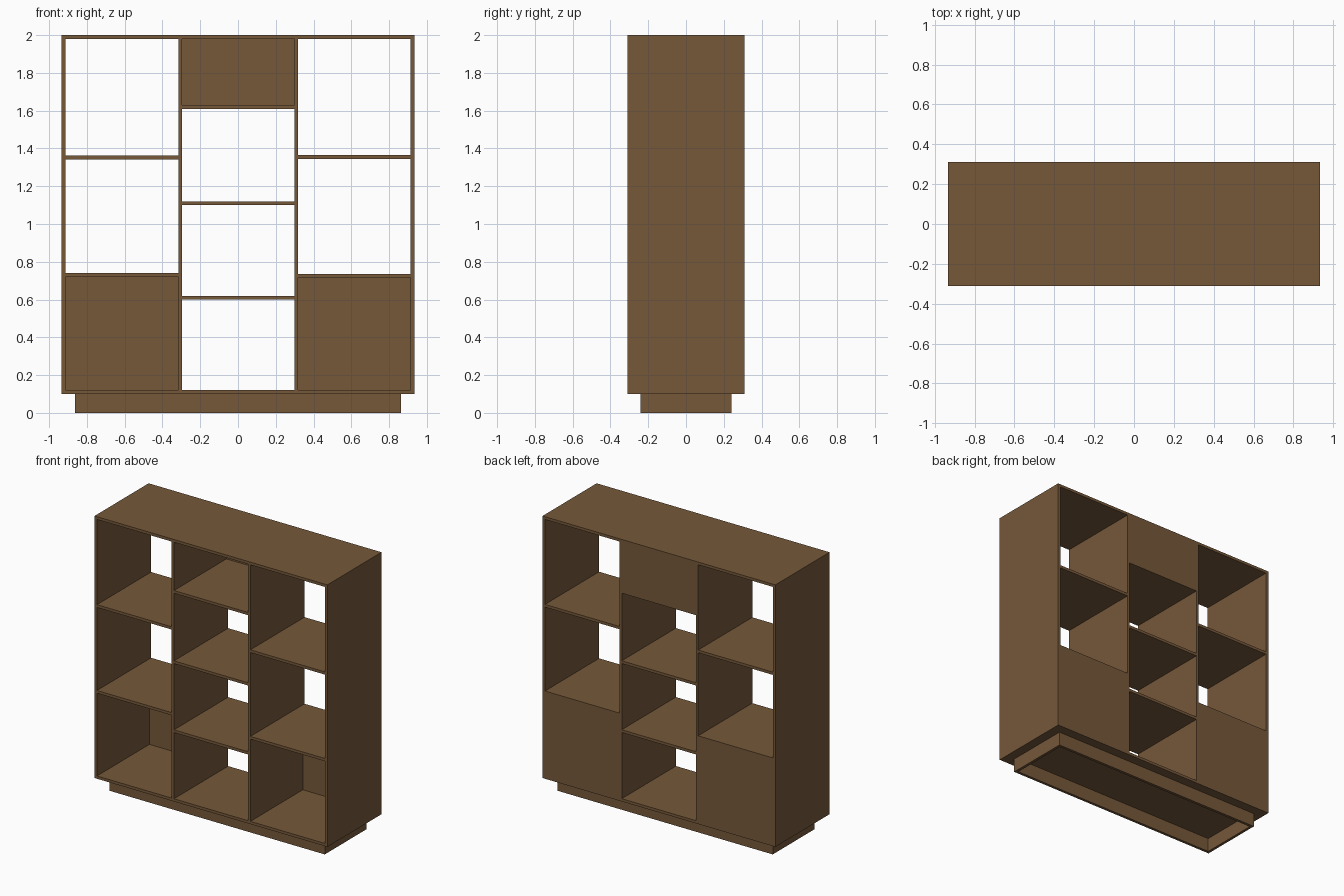
import bpy

if "Cube" in bpy.data.objects:
    bpy.data.objects.remove(bpy.data.objects["Cube"])

wood = bpy.data.materials.new("brown_wood")
wood.diffuse_color = (0.181, 0.098, 0.042, 1)
wood.use_nodes = True
wood.node_tree.nodes["Principled BSDF"].inputs["Base Color"].default_value = wood.diffuse_color

W, D, T = 0.934, 0.31, 0.02      # half width, half depth, board thickness
Z0, Z1 = 0.10, 2.0               # carcass bottom and top


def board(name, x0, x1, y0, y1, z0, z1):
    """Axis-aligned board between two corners."""
    bpy.ops.mesh.primitive_cube_add(
        size=1, location=((x0 + x1) / 2, (y0 + y1) / 2, (z0 + z1) / 2))
    ob = bpy.context.object
    ob.name = name
    ob.scale = (x1 - x0, y1 - y0, z1 - z0)
    bpy.ops.object.transform_apply(location=False, rotation=False, scale=True)
    ob.data.materials.append(wood)
    return ob


# Carcass: top, bottom, two sides
board("top_board", -W, W, -D, D, Z1 - T, Z1)
board("bottom_board", -W, W, -D, D, Z0, Z0 + T)
board("left_side", -W, -W + T, -D, D, Z0 + T, Z1 - T)
board("right_side", W - T, W, -D, D, Z0 + T, Z1 - T)

# Upright dividers
DL, DR = (-0.315, -0.296), (0.298, 0.317)
board("left_divider", *DL, -D, D, Z0 + T, Z1 - T)
board("right_divider", *DR, -D, D, Z0 + T, Z1 - T)

# Shelves per column, given by the height of the top surface
columns = {
    "left": (-W + T, DL[0], (0.74, 1.362)),
    "middle": (DL[1], DR[0], (0.62, 1.12, 1.63)),
    "right": (DR[1], W - T, (0.736, 1.364)),
}
for col, (x0, x1, tops) in columns.items():
    for i, z in enumerate(tops):
        board(f"{col}_shelf_{i + 1}", x0, x1, -D, D, z - T, z)

# Back panels closing three of the compartments, flush with the back
for col, z0, z1 in (("left", Z0 + T, 0.72), ("right", Z0 + T, 0.716),
                    ("middle", 1.63, Z1 - T)):
    x0, x1, _ = columns[col]
    board(f"{col}_back_panel", x0, x1, D - T, D, z0, z1)

# Recessed plinth: hollow frame open underneath
PX, PY = 0.864, 0.24
for name, s in (("front", -1), ("back", 1)):
    y0, y1 = sorted((s * PY, s * (PY - T)))
    board(f"plinth_{name}", -PX, PX, y0, y1, 0, Z0)
for name, s in (("left", -1), ("right", 1)):
    x0, x1 = sorted((s * PX, s * (PX - T)))
    board(f"plinth_{name}", x0, x1, -PY + T, PY - T, 0, Z0)
